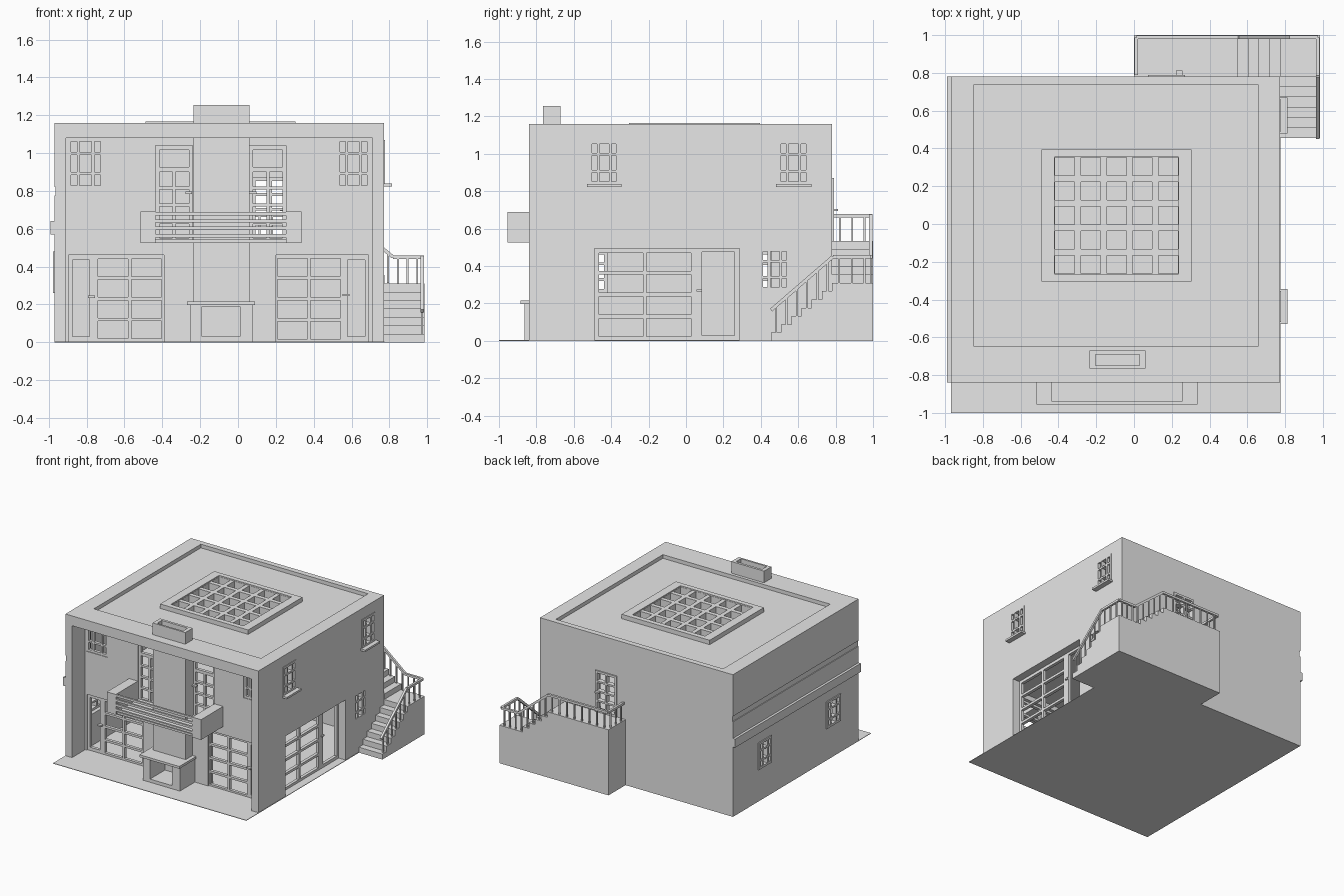
import bpy, bmesh
from mathutils import Vector

cube = bpy.data.objects.get("Cube")
if cube:
    bpy.data.objects.remove(cube, do_unlink=True)

plaster = bpy.data.materials.new("light_grey")
plaster.use_nodes = True
GREY = (0.8, 0.8, 0.8, 1)
plaster.diffuse_color = GREY
plaster.node_tree.nodes["Principled BSDF"].inputs["Base Color"].default_value = GREY


def finish(name, bm):
    bmesh.ops.recalc_face_normals(bm, faces=bm.faces)
    mesh = bpy.data.meshes.new(name)
    bm.to_mesh(mesh)
    bm.free()
    mesh.materials.append(plaster)
    obj = bpy.data.objects.new(name, mesh)
    bpy.context.collection.objects.link(obj)
    return obj


def place(axis, u, v, d):
    return {"x": (d, u, v), "y": (u, d, v), "z": (u, v, d)}[axis]


def panel(name, axis, rect, depth, holes=()):
    """Slab facing an axis, with rectangular openings (u0, u1, v0, v1)."""
    u0, u1, v0, v1 = rect
    us = sorted({u0, u1} | {c for h in holes for c in h[:2] if u0 < c < u1})
    vs = sorted({v0, v1} | {c for h in holes for c in h[2:] if v0 < c < v1})

    def solid(i, j):
        if not (0 <= i < len(us) - 1 and 0 <= j < len(vs) - 1):
            return False
        u, v = (us[i] + us[i + 1]) / 2, (vs[j] + vs[j + 1]) / 2
        return not any(h[0] < u < h[1] and h[2] < v < h[3] for h in holes)

    bm, verts = bmesh.new(), {}

    def vert(i, j, k):
        if (i, j, k) not in verts:
            verts[i, j, k] = bm.verts.new(place(axis, us[i], vs[j], depth[k]))
        return verts[i, j, k]

    for i in range(len(us) - 1):
        for j in range(len(vs) - 1):
            if not solid(i, j):
                continue
            ring = [(i, j), (i + 1, j), (i + 1, j + 1), (i, j + 1)]
            for k in (0, 1):
                bm.faces.new([vert(a, b, k) for a, b in ring])
            sides = [(i, j - 1), (i + 1, j), (i, j + 1), (i - 1, j)]
            for n, side in enumerate(sides):
                if not solid(*side):
                    (a, b), (c, d) = ring[n], ring[(n + 1) % 4]
                    bm.faces.new([vert(a, b, 0), vert(c, d, 0), vert(c, d, 1), vert(a, b, 1)])
    bmesh.ops.recalc_face_normals(bm, faces=bm.faces)
    bmesh.ops.dissolve_limit(bm, angle_limit=0.01, verts=bm.verts, edges=bm.edges)
    return finish(name, bm)


def box(name, x, y, z):
    return panel(name, "z", (*x, *y), z)


def spans(a, b, weights, border, bar):
    """Split a length into panes with a border and bars between."""
    unit = (b - a - 2 * border - bar * (len(weights) - 1)) / sum(weights)
    out, at = [], a + border
    for w in weights:
        out.append((at, at + unit * w))
        at += unit * w + bar
    return out


def panes(rect, cols, rows, border=0.018, bar=0.014):
    return [(*c, *r) for c in spans(rect[0], rect[1], cols, border, bar)
            for r in spans(rect[2], rect[3], rows, border, bar)]


def window(name, axis, rect, depth, cols=(1, 2, 1), rows=(1, 1.6, 1)):
    return panel(name, axis, rect, depth, panes(rect, cols, rows))


def extrude_profile(name, axis, points, d0, d1):
    bm = bmesh.new()
    face = bm.faces.new([bm.verts.new(place(axis, u, v, d0)) for u, v in points])
    new = bmesh.ops.extrude_face_region(bm, geom=[face])["geom"]
    move = Vector(place(axis, 0, 0, d1 - d0))
    bmesh.ops.translate(bm, verts=[g for g in new if isinstance(g, bmesh.types.BMVert)], vec=move)
    return finish(name, bm)


def beam(name, a, b, size):
    a, b = Vector(a), Vector(b)
    bm = bmesh.new()
    bmesh.ops.create_cube(bm, size=1)
    bmesh.ops.scale(bm, vec=(size, size, (b - a).length), verts=bm.verts)
    obj = finish(name, bm)
    obj.rotation_euler = (b - a).to_track_quat("Z", "Y").to_euler()
    obj.location = (a + b) / 2
    return obj


# Openings
corner_windows = [(-0.9, -0.71, 0.81, 1.08), (0.52, 0.7, 0.81, 1.08)]
balcony_doors = [(-0.435, -0.24, 0.53, 1.04), (0.06, 0.255, 0.53, 1.04)]
front_glazing = [(-0.895, -0.39, 0, 0.46), (0.2, 0.69, 0, 0.46)]
side_windows = [(-0.52, -0.355, 0.835, 1.07), (0.49, 0.66, 0.835, 1.07)]
stair_window = (0.395, 0.555, 0.27, 0.495)
garage = (-0.49, 0.285, 0, 0.495)
left_windows = [(0.29, 0.455, 0.26, 0.48), (-0.6, -0.42, 0.26, 0.48)]
back_door = (0.075, 0.27, 0.535, 0.87)
skylight = (-0.42, 0.235, -0.265, 0.355)

# Ground slab, floors and walls
box("ground_slab", (-0.97, 0.775), (-1, 0.78), (0, 0.004))
box("upper_floor", (-0.91, 0.71), (-0.62, 0.73), (0.5, 0.53))
panel("front_wall", "y", (-0.91, 0.71, 0, 1.08), (-0.67, -0.61),
      corner_windows + balcony_doors + front_glazing)
panel("right_wall", "x", (-0.84, 0.78, 0, 1.08), (0.71, 0.772),
      side_windows + [stair_window, garage])
panel("left_wall", "x", (-0.84, 0.78, 0, 1.08), (-0.964, -0.91), left_windows)
panel("left_wall_skin", "x", (-0.84, 0.78, 0, 1.08), (-0.97, -0.964),
      left_windows + [(-0.84, 0.78, 0.775, 0.82)])
box("left_wall_ledge", (-0.99, -0.97), (-0.84, 0.78), (0.57, 0.64))
panel("back_wall", "y", (-0.91, 0.71, 0, 1.08), (0.72, 0.78), [back_door])

# Roof with sunken centre and skylight
panel("roof_slab", "z", (-0.97, 0.772, -0.84, 0.78), (1.08, 1.13), [skylight])
panel("parapet", "z", (-0.97, 0.772, -0.84, 0.78), (1.13, 1.16), [(-0.85, 0.66, -0.645, 0.735)])
panel("skylight_frame", "z", (-0.49, 0.305, -0.305, 0.395), (1.13, 1.166), [skylight])
panel("skylight_bars", "z", skylight, (1.1, 1.156), panes(skylight, [1] * 5, [1] * 5, 0.002, 0.034))

# Chimney and outdoor fireplace
panel("chimney_stack", "z", (-0.235, 0.06, -0.765, -0.67), (1.16, 1.255),
      [(-0.205, 0.03, -0.75, -0.69)])
box("chimney_breast", (-0.235, 0.06), (-0.76, -0.66), (0.21, 1.08))
panel("fireplace", "y", (-0.255, 0.08, 0, 0.197), (-0.863, -0.66), [(-0.19, 0.01, 0.03, 0.19)])
box("mantel", (-0.27, 0.09), (-0.885, -0.66), (0.197, 0.216))

# Balcony
for side, x in (("right", (-0.515, -0.435)), ("left", (0.255, 0.335))):
    box(side + "_balcony_block", x, (-0.955, -0.665), (0.525, 0.69))
box("balcony_floor", (-0.435, 0.255), (-0.94, -0.66), (0.525, 0.542))
for z in (0.563, 0.602, 0.641, 0.68):
    box("balcony_rail", (-0.435, 0.255), (-0.955, -0.94), (z - 0.009, z + 0.009))

# Windows
for rect in corner_windows:
    window("corner_window", "y", rect, (-0.665, -0.64))
for rect in side_windows:
    window("side_window", "x", rect, (0.74, 0.777))
    box("window_sill", (0.74, 0.813), (rect[0] - 0.01, rect[1] + 0.01), (0.822, 0.838))
window("stair_window", "x", stair_window, (0.74, 0.772))
for rect in left_windows:
    window("left_window", "x", rect, (-0.978, -0.94))

# Glazed doors
for rect in balcony_doors:
    transom = (rect[0] + 0.02, rect[1] - 0.02, 0.925, 1.015)
    lower = panes((rect[0], rect[1], rect[2], 0.92), (1, 1), [1] * 4, 0.02, 0.016)
    panel("balcony_door", "y", rect, (-0.66, -0.635), lower + [transom])
window("back_door", "y", back_door, (0.75, 0.79), (1, 1), (1, 1, 1, 1))

ROWS = [1] * 4
left, right = front_glazing
panel("front_glazing_right", "y", left, (-0.66, -0.635),
      [(-0.875, -0.785, 0.03, 0.435)] + panes((-0.76, -0.385, 0, 0.46), (1, 1), ROWS, 0.02, 0.018))
panel("front_glazing_left", "y", right, (-0.66, -0.635),
      [(0.58, 0.67, 0.03, 0.435)] + panes((0.19, 0.56, 0, 0.46), (1, 1), ROWS, 0.018, 0.018))
panel("garage_glazing", "x", garage, (0.685, 0.71),
      [(0.085, 0.26, 0.03, 0.475)] + panes((-0.49, 0.05, 0, 0.495), (1, 1), ROWS, 0.024, 0.02))

# Door handles
for x, y, z in ((-0.26, -0.67, 0.79), (0.08, -0.67, 0.79), (-0.775, -0.67, 0.24),
                (0.57, -0.67, 0.25), (0.24, 0.8, 0.7)):
    box("door_handle", (x - 0.018, x + 0.018), (y - 0.012, y + 0.012), (z - 0.006, z + 0.006))
box("garage_handle", (0.71, 0.722), (0.055, 0.085), (0.264, 0.276))

# Rear terrace and two flights of steps
upper = [(0, 0), (0, 0.535), (0.55, 0.535)]
for i in range(1, 6):
    x, z = 0.55 + 0.045 * (i - 1) * 1.25, 0.535 - 0.045 * i
    upper += [(x, z), (x + 0.05625, z)]
upper[-1] = (0.985, 0.31)
upper.append((0.985, 0))
extrude_profile("terrace_and_upper_steps", "y", upper, 0.78, 1)

lower = [(0.455, 0)]
for i in range(6):
    z = 0.31 * (i + 1) / 7
    lower += [(0.455 + 0.0542 * i, z), (0.455 + 0.0542 * (i + 1), z)]
lower.append((lower[-1][0], 0))
extrude_profile("lower_steps", "x", lower, 0.772, 0.985)

# Handrail and posts
path = [(0.012, 0.79, 0.67), (0.012, 0.988, 0.67), (0.55, 0.988, 0.67), (0.82, 0.988, 0.45),
        (0.973, 0.988, 0.45), (0.973, 0.785, 0.45), (0.973, 0.455, 0.165)]
for a, b, count in zip(path, path[1:], (3, 8, 5, 3, 3, 6)):
    beam("handrail", a, b, 0.018)
    for i in range(count):
        top = Vector(a).lerp(Vector(b), (i + 0.5) / count)
        beam("rail_post", top - Vector((0, 0, 0.16)), top, 0.01)
